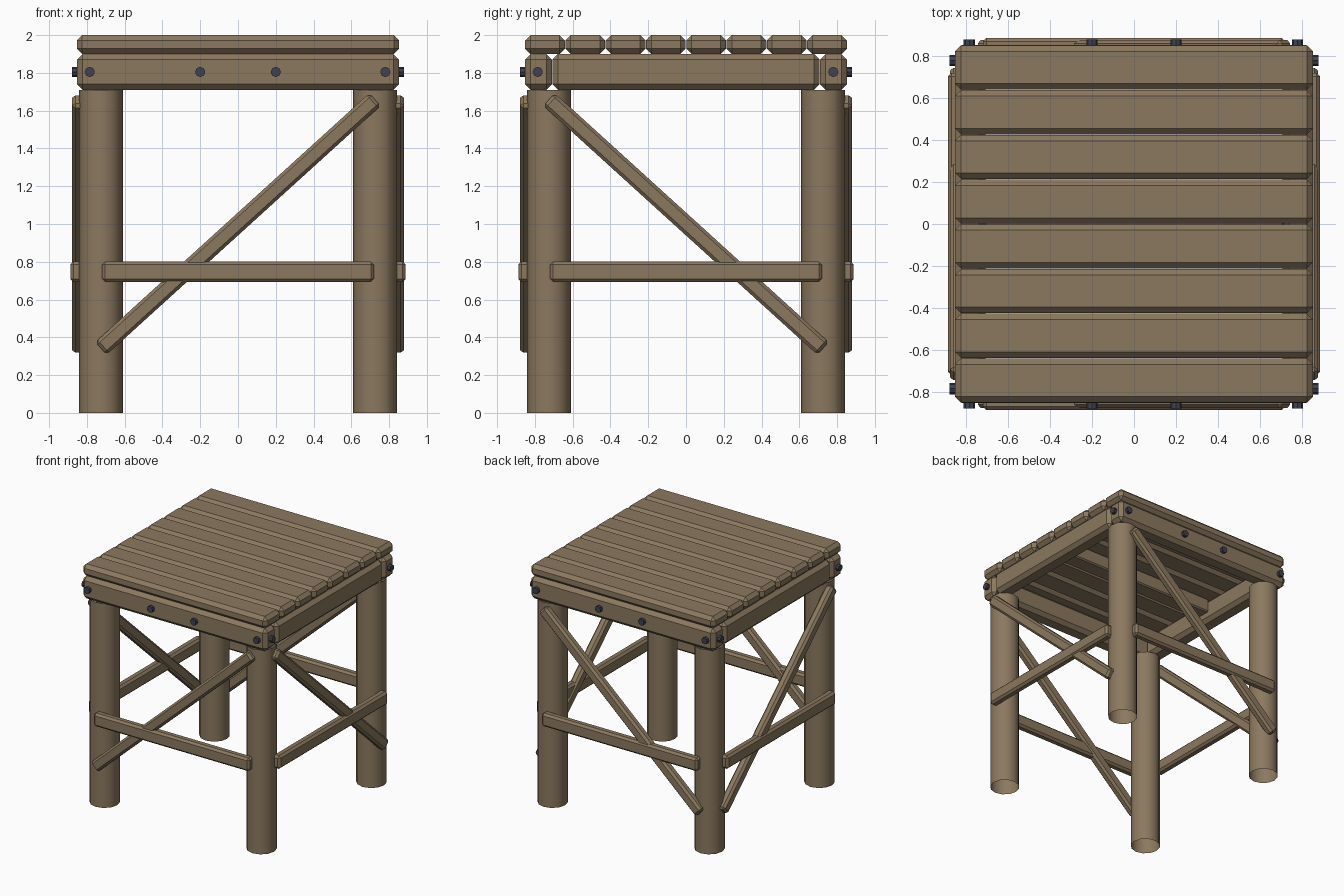
import bpy
import bmesh
import math
from mathutils import Matrix, Vector

cube = bpy.data.objects.get("Cube")
if cube:
    bpy.data.objects.remove(cube, do_unlink=True)


def material(name, rgb):
    mat = bpy.data.materials.new(name)
    mat.use_nodes = True
    mat.diffuse_color = (*rgb, 1)
    mat.node_tree.nodes["Principled BSDF"].inputs["Base Color"].default_value = (*rgb, 1)
    return mat


WOOD = material("brown wood", (0.26, 0.19, 0.115))
IRON = material("dark iron", (0.05, 0.055, 0.08))


def add_object(name, bm, mat):
    mesh = bpy.data.meshes.new(name)
    bm.to_mesh(mesh)
    bm.free()
    mesh.materials.append(mat)
    obj = bpy.data.objects.new(name, mesh)
    bpy.context.collection.objects.link(obj)
    return obj


def board(name, center, size, chamfer, rotation=None):
    """Chamfered timber board."""
    bm = bmesh.new()
    bmesh.ops.create_cube(bm, size=1, matrix=Matrix.Diagonal((*size, 1)))
    bmesh.ops.bevel(bm, geom=bm.edges[:], offset=chamfer, segments=1, affect='EDGES')
    obj = add_object(name, bm, WOOD)
    obj.location = center
    if rotation:
        obj.rotation_euler = rotation
    return obj


def bolt(name, position, direction):
    """Round bolt head pointing along the direction."""
    turn = Vector(direction).to_track_quat('Z', 'Y').to_matrix().to_4x4()
    bm = bmesh.new()
    bmesh.ops.create_cone(bm, cap_ends=True, segments=8, radius1=0.027, radius2=0.027,
                          depth=0.08, matrix=Matrix.Translation(position) @ turn)
    add_object(name, bm, IRON)


# Table top planks
COUNT, HALF = 8, 0.853
pitch = 2 * HALF / COUNT
for i in range(COUNT):
    y = -HALF + (i + 0.5) * pitch
    board(f"top_plank_{i + 1}", (0, y, 1.95), (2 * HALF, pitch - 0.003, 0.1), 0.028)

# Joist under the planks
board("middle_joist", (0, 0, 1.84), (1.43, 0.14, 0.12), 0.01)

# Round legs, open tubes
for sx, x_name in ((-1, "right"), (1, "left")):
    for sy, y_name in ((-1, "front"), (1, "back")):
        bm = bmesh.new()
        bmesh.ops.create_cone(bm, cap_ends=False, segments=12, radius1=0.116,
                              radius2=0.116, depth=1.71)
        for face in bm.faces:
            face.smooth = True
        leg = add_object(f"{y_name}_{x_name}_leg", bm, WOOD)
        leg.location = (sx * 0.726, sy * 0.726, 0.855)

# Apron beams, rails, diagonal braces and bolts on each side
brace_length = math.hypot(1.40, 1.27) + 0.07
slope = math.atan2(1.29, 1.42)
for s, fb, lr in ((-1, "front", "right"), (1, "back", "left")):
    board(f"{fb}_beam", (0, s * 0.781, 1.805), (1.706, 0.144, 0.19), 0.03)
    board(f"{lr}_beam", (s * 0.781, 0, 1.805), (0.144, 1.416, 0.19), 0.03)

    board(f"{fb}_rail", (0, s * 0.853, 0.747), (1.44, 0.07, 0.11), 0.017)
    board(f"{lr}_rail", (s * 0.853, 0, 0.747), (0.07, 1.44, 0.11), 0.017)

    board(f"{fb}_brace", (0, s * 0.843, 1.0), (brace_length, 0.07, 0.09), 0.017,
          (0, -slope, 0))
    board(f"{lr}_brace", (s * 0.843, 0, 1.0), (0.07, brace_length, 0.09), 0.017,
          (-slope, 0, 0))

    for i, x in enumerate((-0.785, -0.2, 0.2, 0.78)):
        bolt(f"{fb}_bolt_{i + 1}", (x, s * 0.84, 1.805), (0, s, 0))
    for i, y in enumerate((-0.785, 0.78)):
        bolt(f"{lr}_bolt_{i + 1}", (s * 0.84, y, 1.805), (s, 0, 0))
